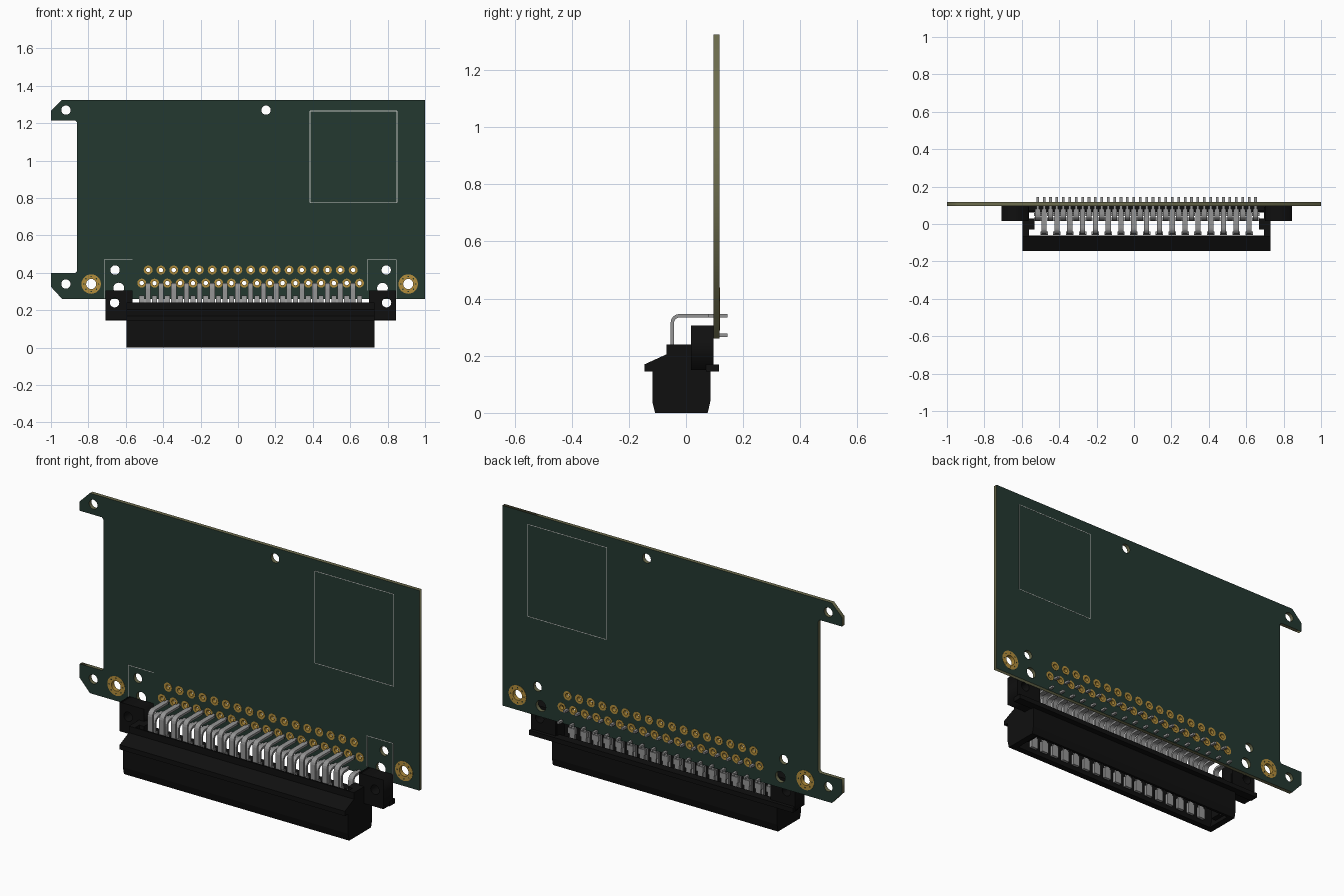
import bpy, bmesh, math
from mathutils import Vector

if "Cube" in bpy.data.objects:
    bpy.data.objects.remove(bpy.data.objects["Cube"])


def material(name, rgb, rough=0.6):
    m = bpy.data.materials.new(name)
    m.use_nodes = True
    m.diffuse_color = (*rgb, 1)
    bsdf = m.node_tree.nodes["Principled BSDF"]
    bsdf.inputs["Base Color"].default_value = (*rgb, 1)
    bsdf.inputs["Roughness"].default_value = rough
    return m


GREEN = material("board green", (0.017, 0.040, 0.030))
OLIVE = material("board edge olive", (0.15, 0.15, 0.075))
GOLD = material("gold plating", (0.45, 0.27, 0.045))
BLACK = material("black plastic", (0.005, 0.005, 0.005))
GREY = material("pin grey", (0.30, 0.30, 0.30))
WHITE = material("marking white", (0.62, 0.62, 0.60))


def finish(name, bm, *mats):
    bmesh.ops.recalc_face_normals(bm, faces=bm.faces)
    me = bpy.data.meshes.new(name)
    bm.to_mesh(me)
    bm.free()
    for m in mats:
        me.materials.append(m)
    ob = bpy.data.objects.new(name, me)
    bpy.context.collection.objects.link(ob)
    return ob


def prism(bm, yz, x0, x1):
    """Extrude a y-z profile along x."""
    a = [bm.verts.new((x0, y, z)) for y, z in yz]
    b = [bm.verts.new((x1, y, z)) for y, z in yz]
    n = len(yz)
    bm.faces.new(a)
    bm.faces.new(b[::-1])
    for i in range(n):
        j = (i + 1) % n
        bm.faces.new((a[i], b[i], b[j], a[j]))


def box(bm, x0, x1, y0, y1, z0, z1):
    prism(bm, [(y0, z0), (y1, z0), (y1, z1), (y0, z1)], x0, x1)


def circle(x, z, r, n=20):
    return [(x + r * math.cos(2 * math.pi * i / n),
             z + r * math.sin(2 * math.pi * i / n)) for i in range(n)]


def plate(name, loops, y0, y1, *mats):
    """Flat upright plate from x-z loops; inner loops become holes."""
    cu = bpy.data.curves.new(name + "_outline", "CURVE")
    cu.dimensions = "2D"
    cu.fill_mode = "BOTH"
    cu.extrude = (y1 - y0) / 2
    for loop in loops:
        s = cu.splines.new("POLY")
        s.points.add(len(loop) - 1)
        s.use_cyclic_u = True
        for p, (x, z) in zip(s.points, loop):
            p.co = (x, z, 0, 1)
    tmp = bpy.data.objects.new(name + "_outline", cu)
    bpy.context.collection.objects.link(tmp)
    dg = bpy.context.evaluated_depsgraph_get()
    me = bpy.data.meshes.new_from_object(tmp.evaluated_get(dg))
    bpy.data.objects.remove(tmp)
    bm = bmesh.new()
    bm.from_mesh(me)
    bpy.data.meshes.remove(me)
    for v in bm.verts:
        v.co = Vector((v.co.x, (y0 + y1) / 2 - v.co.z, v.co.y))
    bmesh.ops.remove_doubles(bm, verts=bm.verts, dist=1e-5)
    bm.normal_update()
    for f in bm.faces:
        f.material_index = 0 if abs(f.normal.y) > 0.9 or len(mats) == 1 else 1
    return finish(name, bm, *mats)


# Layout values
Y0, Y1 = 0.097, 0.117          # board faces
CX = 0.0675                    # connector centre
STEP = 0.0685
UP_X, LOW_X = CX - 8 * STEP, CX - 8.5 * STEP
pads = [(UP_X + i * STEP, 0.415) for i in range(17)]
pads += [(LOW_X + i * STEP, 0.345) for i in range(18)]
mounts = [(-0.785, 0.34), (0.91, 0.34)]

# Circuit board with notch, chamfered tabs and holes
outline = [(-0.94, 0.26), (1, 0.26), (1, 1.325), (-0.94, 1.325), (-1, 1.265),
           (-1, 1.215), (-0.87, 1.215), (-0.86, 1.205), (-0.86, 0.41),
           (-0.87, 0.40), (-1, 0.40), (-1, 0.325)]
holes = [circle(x, z, 0.025) for x, z in
         [(-0.92, 1.27), (0.15, 1.27), (-0.92, 0.34),
          (CX - 0.725, 0.415), (CX + 0.725, 0.415)]]
holes += [circle(CX + s * 0.705, 0.318, 0.029) for s in (-1, 1)]
holes += [circle(x, z, 0.029) for x, z in mounts]
holes += [circle(x, z, 0.0135, 12) for x, z in pads]
plate("circuit_board", [outline] + holes, Y0, Y1, GREEN, OLIVE)

# Gold plated pads, lining their holes and showing on both faces
loops = []
for x, z in pads:
    loops += [circle(x, z, 0.024, 16), circle(x, z, 0.012, 12)]
plate("solder_pads", loops, Y0 - 0.0012, Y1 + 0.0012, GOLD)
loops = []
for x, z in mounts:
    loops += [circle(x, z, 0.052, 28), circle(x, z, 0.027)]
    loops += [circle(cx, cz, 0.004, 6) for cx, cz in circle(x, z, 0.040, 8)]
plate("mounting_rings", loops, Y0 - 0.0012, Y1 + 0.0012, GOLD)

# Thin printed lines: rectangle on both faces, connector marks on the front
W = 0.0015
bm = bmesh.new()
for x in (0.385, 0.85):
    box(bm, x - W, x + W, Y0 - 0.0008, Y1 + 0.0008, 0.775, 1.265)
for z in (0.775, 1.265):
    box(bm, 0.385, 0.85, Y0 - 0.0008, Y1 + 0.0008, z - W, z + W)
for x, z in ((-0.715, 0.262), (0.692, 0.305), (0.845, 0.262)):
    box(bm, x - W, x + W, Y0 - 0.0008, Y0 + 0.002, z, 0.47)
for x0, x1 in ((-0.715, -0.565), (0.692, 0.845)):
    box(bm, x0, x1, Y0 - 0.0008, Y0 + 0.002, 0.47 - W, 0.47 + W)
finish("printed_lines", bm, WHITE)

# Connector shell: front wall with sloped lip, open inside
HW = 0.663
bm = bmesh.new()
prism(bm, [(-0.108, 0), (-0.118, 0.04), (-0.118, 0.145), (-0.145, 0.145),
           (-0.145, 0.17), (-0.068, 0.205), (-0.068, 0.24), (-0.061, 0.24),
           (-0.061, 0.03), (-0.075, 0)], CX - HW, CX + HW)
finish("shell_front_wall", bm, BLACK)

# Back wall
bm = bmesh.new()
prism(bm, [(0.062, 0), (0.076, 0), (0.085, 0.04), (0.085, 0.17), (0.07, 0.17),
           (0.07, 0.03)], CX - HW, CX + HW)
finish("shell_back_wall", bm, BLACK)
bm = bmesh.new()
box(bm, CX - 0.777, CX + 0.777, 0.07, 0.115, 0.145, 0.17)
finish("shell_back_flange", bm, BLACK)

# End walls, inner steps and mounting ears on both sides
for side, s in (("right", -1), ("left", 1)):
    bm = bmesh.new()
    prism(bm, [(-0.108, 0), (-0.118, 0.04), (-0.118, 0.18), (-0.068, 0.205),
               (-0.068, 0.24), (0.09, 0.24), (0.09, 0.15), (0.085, 0.15),
               (0.085, 0.04), (0.076, 0)], CX + s * HW, CX + s * 0.628)
    box(bm, *sorted((CX + s * 0.63, CX + s * 0.60)), -0.03, 0.03, 0.02, 0.24)
    finish(side + "_end_wall", bm, BLACK)
    a, b = CX + s * 0.777, CX + s * 0.632
    plate(side + "_ear", [[(a, 0.15), (b, 0.15), (b, 0.305), (a, 0.305)],
                          circle(CX + s * 0.727, 0.24, 0.025)],
          0.017, Y0, BLACK)


def pin_row(name, x, y, z, count, contact_y):
    """Bent pins rising at y, turning at z and passing through the board."""
    t, r = 0.006, 0.025
    arc = [math.radians(a) for a in (180, 157, 135, 112, 90)]
    outer = [(y + r + (r + t) * math.cos(a), z - r + (r + t) * math.sin(a)) for a in arc]
    inner = [(y + r + (r - t) * math.cos(a), z - r + (r - t) * math.sin(a)) for a in arc]
    prof = [(y - t, 0.03)] + outer + [(0.08, z + t), (0.08, z - t)]
    prof += inner[::-1] + [(y + t, 0.03)]
    bm = bmesh.new()
    prism(bm, prof, x - 0.014, x + 0.014)
    box(bm, x - 0.007, x + 0.007, 0.075, 0.145, z - t, z + t)
    # contact spring at the lower end and collar above it
    box(bm, x - 0.02, x + 0.02, contact_y - 0.008, contact_y + 0.008, 0.012, 0.07)
    box(bm, x - 0.02, x + 0.02, y - 0.009, y + 0.009, 0.17, 0.20)
    ob = finish(name, bm, GREY)
    arr = ob.modifiers.new("repeat", "ARRAY")
    arr.count = count
    arr.use_relative_offset = False
    arr.use_constant_offset = True
    arr.constant_offset_displace = (STEP, 0, 0)


# Two staggered rows of pins
pin_row("front_pins", UP_X, -0.048, 0.34, 17, -0.05)
pin_row("back_pins", LOW_X, 0.025, 0.272, 18, 0.05)
